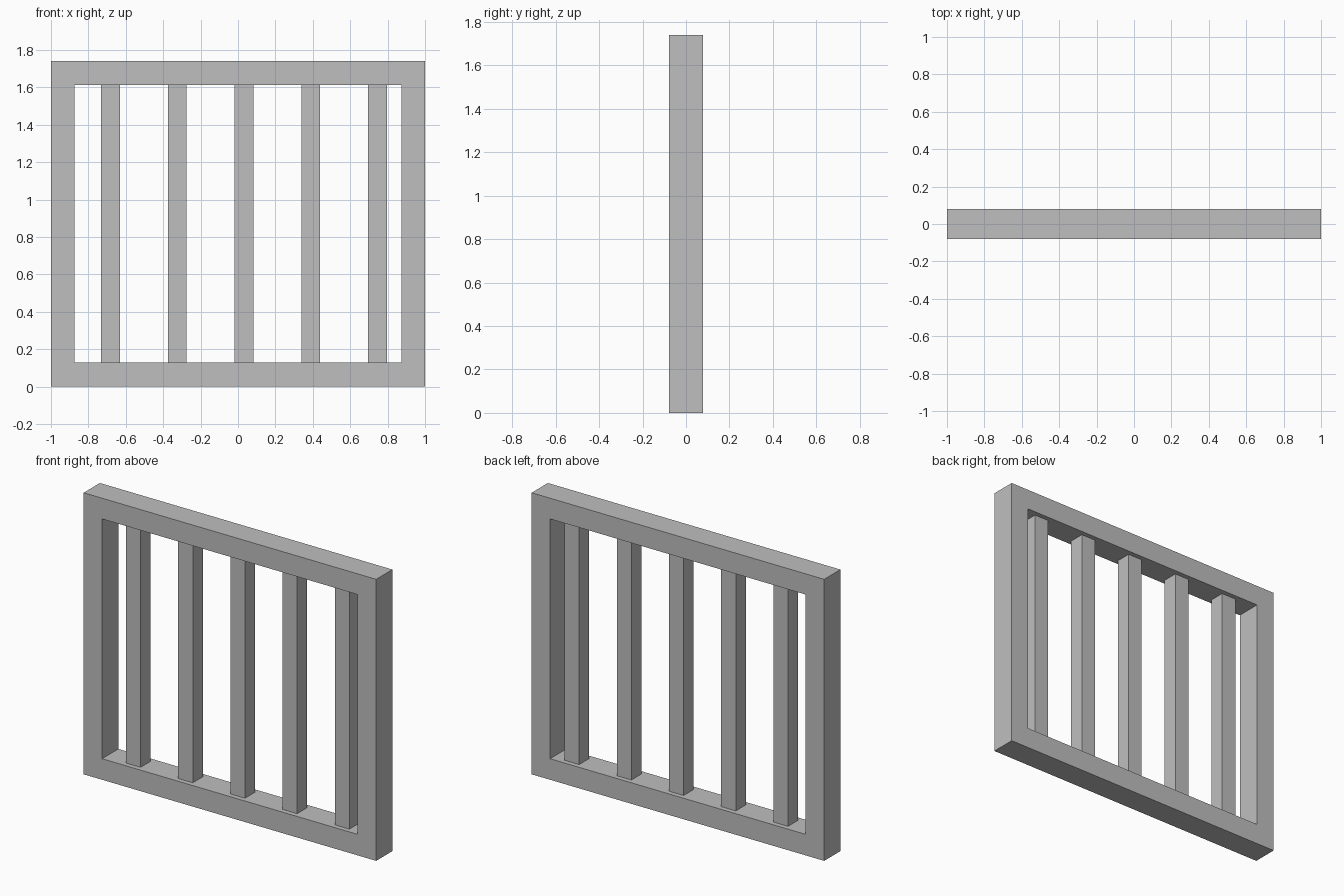
import bpy
import bmesh

if "Cube" in bpy.data.objects:
    bpy.data.objects.remove(bpy.data.objects["Cube"])

grey = bpy.data.materials.new("plain_grey")
grey.diffuse_color = (0.52, 0.52, 0.52, 1.0)
grey.use_nodes = True
grey.node_tree.nodes["Principled BSDF"].inputs["Base Color"].default_value = grey.diffuse_color

HEIGHT, HALF_DEPTH = 1.74, 0.079
INNER_X, INNER_Z0, INNER_Z1 = 0.874, 0.13, 1.612


def finish(name, bm):
    bmesh.ops.recalc_face_normals(bm, faces=bm.faces)
    mesh = bpy.data.meshes.new(name)
    bm.to_mesh(mesh)
    bm.free()
    mesh.materials.append(grey)
    obj = bpy.data.objects.new(name, mesh)
    bpy.context.collection.objects.link(obj)


# Outer frame: a rectangular ring extruded through its depth
bm = bmesh.new()


def rectangle(x, z0, z1):
    return [bm.verts.new((px, -HALF_DEPTH, pz))
            for px, pz in ((-x, z0), (x, z0), (x, z1), (-x, z1))]


outer = rectangle(1.0, 0.0, HEIGHT)
inner = rectangle(INNER_X, INNER_Z0, INNER_Z1)
ring = [bm.faces.new((outer[i], outer[(i + 1) % 4], inner[(i + 1) % 4], inner[i]))
        for i in range(4)]
extruded = bmesh.ops.extrude_face_region(bm, geom=ring, use_keep_orig=True)
bmesh.ops.translate(bm, vec=(0, 2 * HALF_DEPTH, 0),
                    verts=[g for g in extruded["geom"] if isinstance(g, bmesh.types.BMVert)])
finish("window_frame", bm)

# Upright square bars, evenly spaced and set slightly right of centre
for i in range(5):
    bm = bmesh.new()
    bmesh.ops.create_cube(bm, size=1.0)
    bmesh.ops.scale(bm, vec=(0.10, 0.098, INNER_Z1 - INNER_Z0), verts=bm.verts)
    bmesh.ops.translate(bm, vec=(0.032 + (i - 2) * 0.357, 0, (INNER_Z0 + INNER_Z1) / 2),
                        verts=bm.verts)
    finish(f"upright_bar_{i + 1}", bm)
